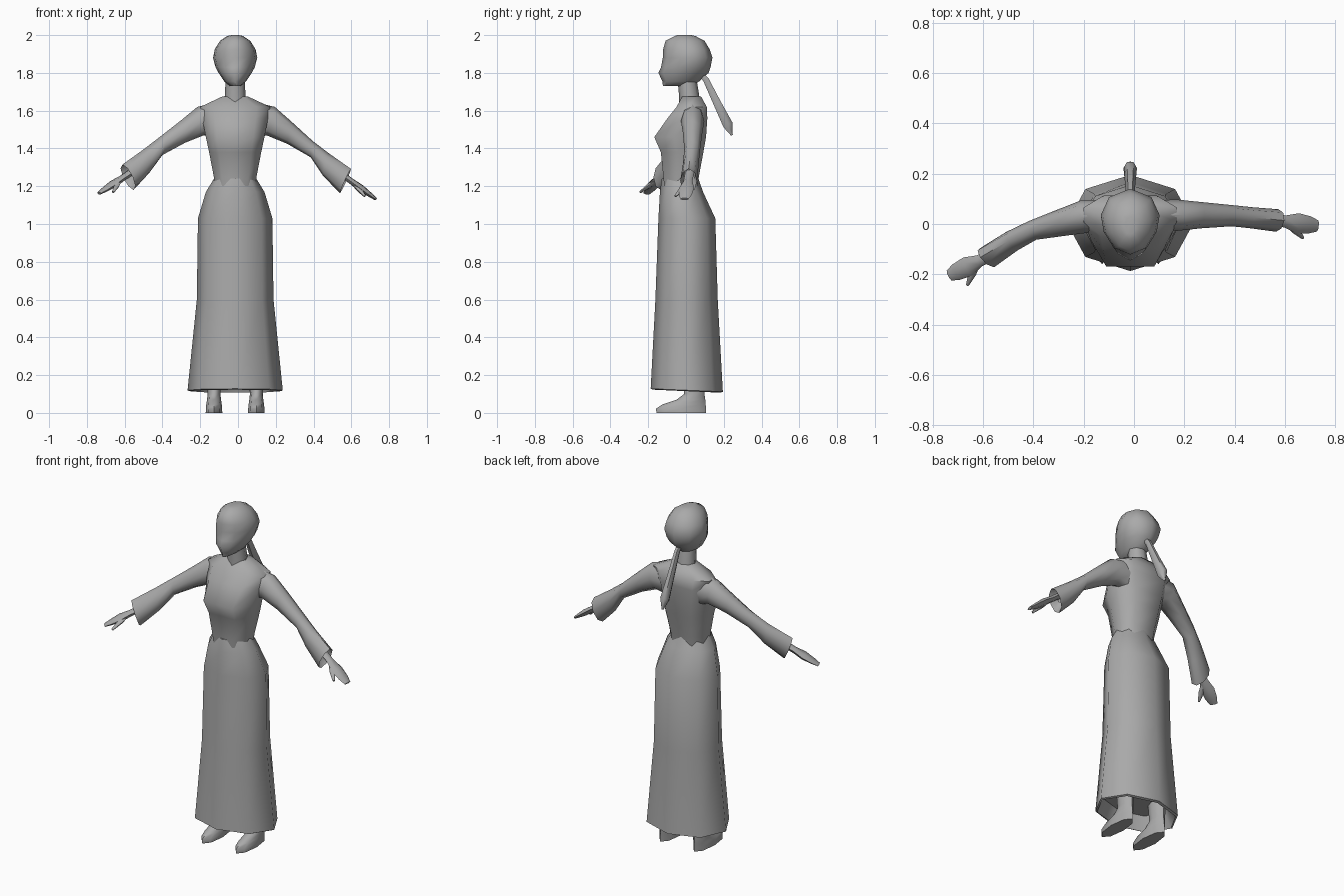
import bpy, bmesh, math
from mathutils import Vector as V

if "Cube" in bpy.data.objects:
    bpy.data.objects.remove(bpy.data.objects["Cube"])

grey = bpy.data.materials.new("plain_grey")
grey.diffuse_color = (0.4, 0.4, 0.4, 1)
grey.use_nodes = True
grey.node_tree.nodes["Principled BSDF"].inputs["Base Color"].default_value = grey.diffuse_color
CX = -0.015  # centre line of the body

OCT = [(math.cos(i * math.pi / 4), math.sin(i * math.pi / 4)) for i in range(8)]
HEX = [(math.cos(i * math.pi / 3), math.sin(i * math.pi / 3)) for i in range(6)]
CHEST = [(1, -.25), (1, .45), (.6, 1), (-.6, 1), (-1, .45), (-1, -.25), (-.62, -1), (.62, -1)]
FACE = [(.9, -.3), (1, .2), (.72, .75), (0, 1), (-.72, .75), (-1, .2), (-.9, -.3), (-.55, -.8), (0, -1), (.55, -.8)]


def ring(c, u, v, prof=OCT):
    return [V(c) + V(u) * a + V(v) * b for a, b in prof]


def level(z, rx, y0, y1, prof=OCT, cx=CX, tilt=0):
    """Horizontal ring spanning y0..y1, raised by tilt at its front."""
    return ring((cx, (y0 + y1) / 2, z), (rx, 0, 0), (0, (y1 - y0) / 2, -tilt), prof)


def loft(name, rings, angle=60):
    bm = bmesh.new()
    rows = [[bm.verts.new(p) for p in r] for r in rings]
    n = len(rows[0])
    for a, b in zip(rows, rows[1:]):
        for i in range(n):
            j = (i + 1) % n
            bm.faces.new((a[i], a[j], b[j], b[i]))
    bm.faces.new(rows[0][::-1])
    bm.faces.new(rows[-1])
    bmesh.ops.recalc_face_normals(bm, faces=bm.faces)
    me = bpy.data.meshes.new(name)
    bm.to_mesh(me)
    bm.free()
    me.materials.append(grey)
    ob = bpy.data.objects.new(name, me)
    bpy.context.collection.objects.link(ob)
    bpy.ops.object.select_all(action='DESELECT')
    ob.select_set(True)
    bpy.context.view_layer.objects.active = ob
    bpy.ops.object.shade_smooth_by_angle(angle=math.radians(angle))
    return ob


# Long skirt with a recessed underside
loft("skirt", [
    level(.20, .20, -.14, .14),
    level(.115, .243, -.175, .18, tilt=.008),
    level(.12, .252, -.187, .195, tilt=.008),
    level(.60, .203, -.162, .168),
    level(1.03, .197, -.146, .155),
    level(1.17, .155, -.138, .09),
    level(1.24, .112, -.128, .066)])

# Fitted bodice, up to the neckline
loft("bodice", [level(*r, prof=CHEST) for r in [
    (1.20, .108, -.115, .06), (1.25, .113, -.12, .068), (1.38, .138, -.133, .092),
    (1.46, .155, -.168, .106), (1.56, .175, -.098, .113), (1.62, .185, -.05, .11),
    (1.675, .068, -.02, .08)]])

# Neck
loft("neck", [level(*r) for r in [
    (1.62, .062, -.035, .075), (1.68, .055, -.037, .07), (1.77, .05, -.045, .055)]])

# Head with a narrow chin and nose ridge
loft("head", [level(*r, prof=FACE) for r in [
    (1.73, .028, -.122, .03), (1.755, .058, -.125, .07), (1.80, .088, -.146, .12),
    (1.83, .104, -.132, .13), (1.88, .117, -.123, .14), (1.925, .108, -.121, .125),
    (1.97, .08, -.108, .098), (1.995, .042, -.06, .05), (2.0, .02, -.045, .03)]])

# Hanging ponytail
loft("ponytail", [ring((CX, y, z), (w, 0, 0), (0, t * .88, t * .47), HEX) for y, z, w, t in [
    (.075, 1.80, .016, .016), (.105, 1.765, .016, .018), (.165, 1.64, .021, .024),
    (.222, 1.525, .027, .031), (.243, 1.47, .005, .006)]])


# Sleeves: top point and bottom point (x, z), middle y, half depth
def sleeve(name, stations):
    rings = []
    mids = [V(((t[0] + b[0]) / 2, y, (t[1] + b[1]) / 2)) for t, b, y, d in stations]
    for i, (t, b, y, d) in enumerate(stations):
        run = mids[min(i + 1, len(mids) - 1)] - mids[max(i - 1, 0)]
        side = V((-run.y, run.x, 0)).normalized() * d
        rings.append(ring(mids[i], ((t[0] - b[0]) / 2, 0, (t[1] - b[1]) / 2), side))
    # hollow cuff
    run = (mids[-1] - mids[-2]).normalized() * .05
    rings.append([mids[-1] + (p - mids[-1]) * .7 - run for p in rings[-1]])
    loft(name, rings)


sleeve("sleeve_left", [
    ((-.10, 1.65), (-.10, 1.44), .035, .06), ((-.215, 1.62), (-.18, 1.47), .03, .066),
    ((-.30, 1.55), (-.28, 1.43), .005, .054), ((-.405, 1.468), (-.40, 1.365), -.025, .04),
    ((-.50, 1.395), (-.47, 1.27), -.068, .043), ((-.612, 1.315), (-.553, 1.18), -.133, .047)])
sleeve("sleeve_right", [
    ((.07, 1.65), (.07, 1.44), .035, .06), ((.195, 1.62), (.15, 1.47), .035, .062),
    ((.28, 1.545), (.26, 1.425), .035, .052), ((.395, 1.44), (.385, 1.353), .033, .042),
    ((.48, 1.375), (.45, 1.255), .025, .042), ((.598, 1.292), (.54, 1.163), .014, .045)])


# Hands: wrist, flat palm, joined fingers and a thumb
def digit(name, stations):
    path = [V(s[0]) for s in stations]
    rings = []
    for i, (c, w, t) in enumerate(stations):
        run = path[min(i + 1, len(path) - 1)] - path[max(i - 1, 0)]
        side = V((-run.y, run.x, 0)).normalized()
        rings.append(ring(c, side * w, run.cross(side).normalized() * t, HEX))
    loft(name, rings)


for side, wrist, tip, thumb in [
        ("left", (-.55, -.115, 1.283), (-.735, -.205, 1.163), (-.662, -.243, 1.168)),
        ("right", (.53, .02, 1.277), (.73, -.008, 1.132), (.672, -.056, 1.147))]:
    a, b, c = V(wrist), V(tip), V(thumb)
    digit("hand_" + side, [(a, .024, .018), (a.lerp(b, .35), .024, .017),
                           (a.lerp(b, .6), .04, .02), (a.lerp(b, .85), .034, .013),
                           (b, .022, .008)])
    base = a.lerp(b, .4)
    digit("thumb_" + side, [(base, .015, .012), (base.lerp(c, .5), .016, .013), (c, .006, .006)])

# Legs and pointed feet
for side, x in (("left", -.127), ("right", .097)):
    loft("foot_" + side, [level(*r, cx=x) for r in [
        (0, .044, -.155, .105), (.022, .043, -.16, .106), (.045, .041, -.125, .104),
        (.07, .037, -.05, .102), (.10, .034, -.01, .098), (.24, .042, -.02, .098)]])
